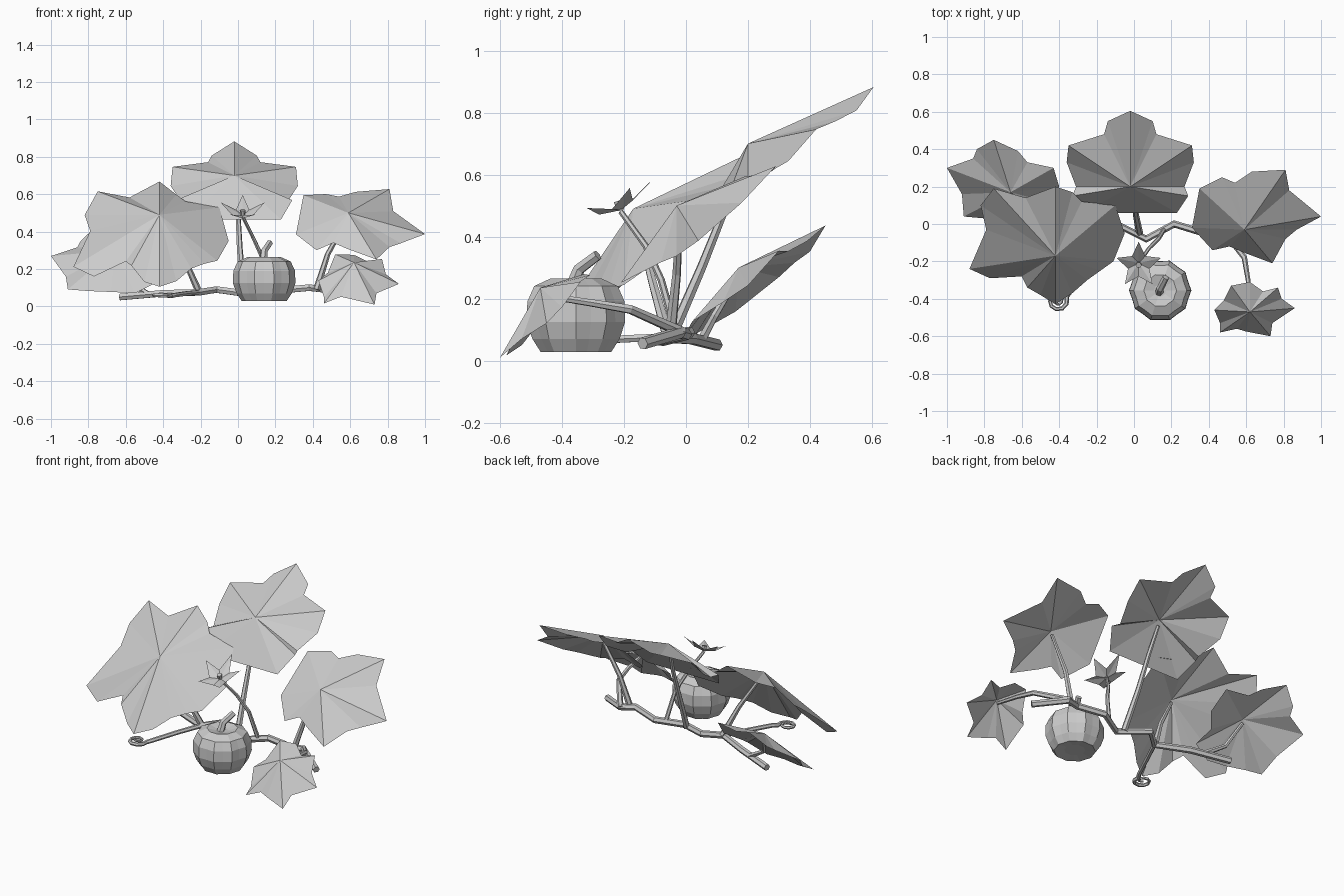
import bpy
import bmesh
import math
from mathutils import Vector

old = bpy.data.objects.get("Cube")
if old:
    bpy.data.objects.remove(old)

GREY = 0.6
grey = bpy.data.materials.new("plain grey")
grey.use_nodes = True
grey.diffuse_color = (GREY, GREY, GREY, 1)
grey.node_tree.nodes["Principled BSDF"].inputs["Base Color"].default_value = (GREY, GREY, GREY, 1)


def finish(name, bm):
    """Turn a bmesh into a flat shaded object."""
    mesh = bpy.data.meshes.new(name)
    bm.to_mesh(mesh)
    bm.free()
    mesh.materials.append(grey)
    obj = bpy.data.objects.new(name, mesh)
    bpy.context.collection.objects.link(obj)
    return obj


def blade(name, hub, outline, lean, tilt, droop, pleat):
    """Fan of triangles about a hub: a tilted cone, ridged to each lobe tip and sunk between."""
    bm = bmesh.new()
    hub = Vector(hub)
    centre = bm.verts.new(hub)
    spokes = [Vector(p) - hub.xy for p in outline]
    reach = [d.length for d in spokes]
    rim = []
    for i, d in enumerate(spokes):
        z = hub.z + lean * d.x + tilt * d.y - droop * reach[i]
        if reach[i] < max(reach[i - 1], reach[(i + 1) % len(reach)]):
            z -= pleat
        rim.append(bm.verts.new((hub.x + d.x, hub.y + d.y, z)))
    for i, v in enumerate(rim):
        bm.faces.new((centre, v, rim[i - 1]))
    return finish(name, bm)


def stalk(name, path, thick, thin=None):
    """Six-sided tube along a path, tapering from thick to thin."""
    thin = thin or thick
    curve = bpy.data.curves.new(name, "CURVE")
    curve.dimensions = "3D"
    curve.bevel_depth = 1
    curve.bevel_resolution = 1
    curve.use_fill_caps = True
    spline = curve.splines.new("POLY")
    spline.points.add(len(path) - 1)
    spline.use_smooth = False
    for i, (point, co) in enumerate(zip(spline.points, path)):
        point.co = (*co, 1)
        point.radius = thick + (thin - thick) * i / (len(path) - 1)
    curve.materials.append(grey)
    obj = bpy.data.objects.new(name, curve)
    bpy.context.collection.objects.link(obj)
    return obj


# Leaves, outlines running clockwise seen from above
half = [(.12, .35), (.14, .28), (.33, .22), (.34, .13), (.29, 0), (.31, -.05), (.25, -.14)]
back = [(0, .405)] + half + [(-x, y) for x, y in reversed(half)]
blade("back_leaf", (-.02, .2, .7), [(x - .02, y + .2) for x, y in back], 0, .75, .3, .045)

blade("right_front_leaf", (-.42, -.17, .49),
      [(-.42, .2), (-.33, .17), (-.28, .12), (-.1, .1), (-.05, -.05), (-.11, -.2),
       (-.18, -.25), (-.25, -.3), (-.33, -.37), (-.42, -.43), (-.5, -.38), (-.57, -.34),
       (-.6, -.28), (-.77, -.29), (-.88, -.24), (-.79, -.03), (-.82, .1), (-.75, .19),
       (-.58, .14)], -.05, .98, .5, .045)

blade("left_leaf", (.59, -.03, .5),
      [(.47, .25), (.54, .22), (.63, .28), (.81, .29), (.83, .18), (1, .04),
       (.87, -.03), (.81, -.08), (.74, -.21), (.58, -.15), (.51, -.12),
       (.42, -.14), (.31, -.02), (.35, .19)], -.07, .87, .35, .045)

blade("left_front_leaf", (.62, -.47, .235),
      [(.62, -.31), (.69, -.36), (.77, -.34), (.79, -.4), (.86, -.45), (.74, -.53),
       (.73, -.6), (.6, -.575), (.55, -.56), (.46, -.58), (.46, -.53), (.43, -.46),
       (.48, -.41), (.52, -.33)], 0, 1, .56, .03)

blade("right_back_leaf", (-.66, .17, .3),
      [(-.75, .45), (-.62, .39), (-.57, .33), (-.43, .3), (-.4, .2), (-.47, .12),
       (-.44, .02), (-.55, -.01), (-.68, 0), (-.8, .03), (-.91, .04), (-.92, .16),
       (-1, .3), (-.86, .35), (-.84, .4)], .1, .81, .28, .035)

# Star flower with a small centre
star = []
for i in range(10):
    angle = math.pi / 2 - i * math.pi / 5
    reach = .06 if i % 2 else .125
    star.append((.025 + reach * math.cos(angle), -.22 + reach * math.sin(angle)))
blade("flower", (.025, -.21, .485), star, 0, .5, -.47, .012)
stalk("flower_centre", [(.025, -.21, .485), (.025, -.22, .515)], .012, .016)

# Ribbed pumpkin, turned from a profile
RIBS = 10
profile = [(.06, .035), (.12, .028), (.148, .07), (.167, .125), (.165, .19),
           (.142, .24), (.088, .264), (.033, .25)]
bm = bmesh.new()
rings = []
for radius, z in profile:
    ring = []
    for i in range(RIBS * 2):
        angle = i * math.pi / RIBS
        r = radius * (.94 if i % 2 else 1)
        ring.append(bm.verts.new((.14 + r * math.cos(angle), -.355 + r * math.sin(angle), z)))
    rings.append(ring)
for low, high in zip(rings, rings[1:]):
    for i in range(RIBS * 2):
        bm.faces.new((low[i - 1], low[i], high[i], high[i - 1]))
bm.faces.new(rings[0][::-1])
bm.faces.new(rings[-1])
finish("pumpkin", bm)
stalk("pumpkin_stem", [(.135, -.365, .245), (.14, -.345, .295), (.17, -.285, .34)], .022, .018)

# Creeping vine and the stalks rising from it
stalk("vine", [(-.63, .1, .05), (-.4, .02, .07), (-.21, -.07, .075), (-.115, .01, .09),
               (.065, -.08, .065), (.215, 0, .085), (.38, -.05, .1), (.47, -.02, .09),
               (.64, -.14, .055)], .02)
stalk("back_leaf_stalk", [(.03, -.05, .07), (.01, .05, .3), (0, .13, .5), (-.02, .19, .665)], .019, .01)
stalk("right_front_leaf_stalk", [(-.21, -.06, .08), (-.29, -.11, .26), (-.41, -.16, .46)], .019, .01)
stalk("left_leaf_stalk", [(.42, -.05, .09), (.48, -.03, .28), (.59, -.02, .475)], .019, .01)
stalk("left_front_leaf_stalk", [(.46, -.01, .09), (.59, -.18, .165), (.61, -.3, .185), (.62, -.46, .21)], .018, .01)
stalk("right_back_leaf_stalk", [(-.48, .05, .065), (-.6, .09, .14), (-.66, .17, .275)], .016, .01)
stalk("flower_stalk", [(.16, -.03, .08), (.13, -.08, .26), (.08, -.13, .37), (.025, -.21, .48)], .013, .009)

# Curling tendril
curl = [(-.21, -.07, .075), (-.27, -.2, .07), (-.34, -.36, .06)]
for i in range(14):
    angle = .4 - i * .7
    reach = .055 - i * .003
    curl.append((-.41 + reach * math.cos(angle), -.41 + reach * math.sin(angle), .055 + .001 * i))
stalk("tendril", curl, .014, .006)
